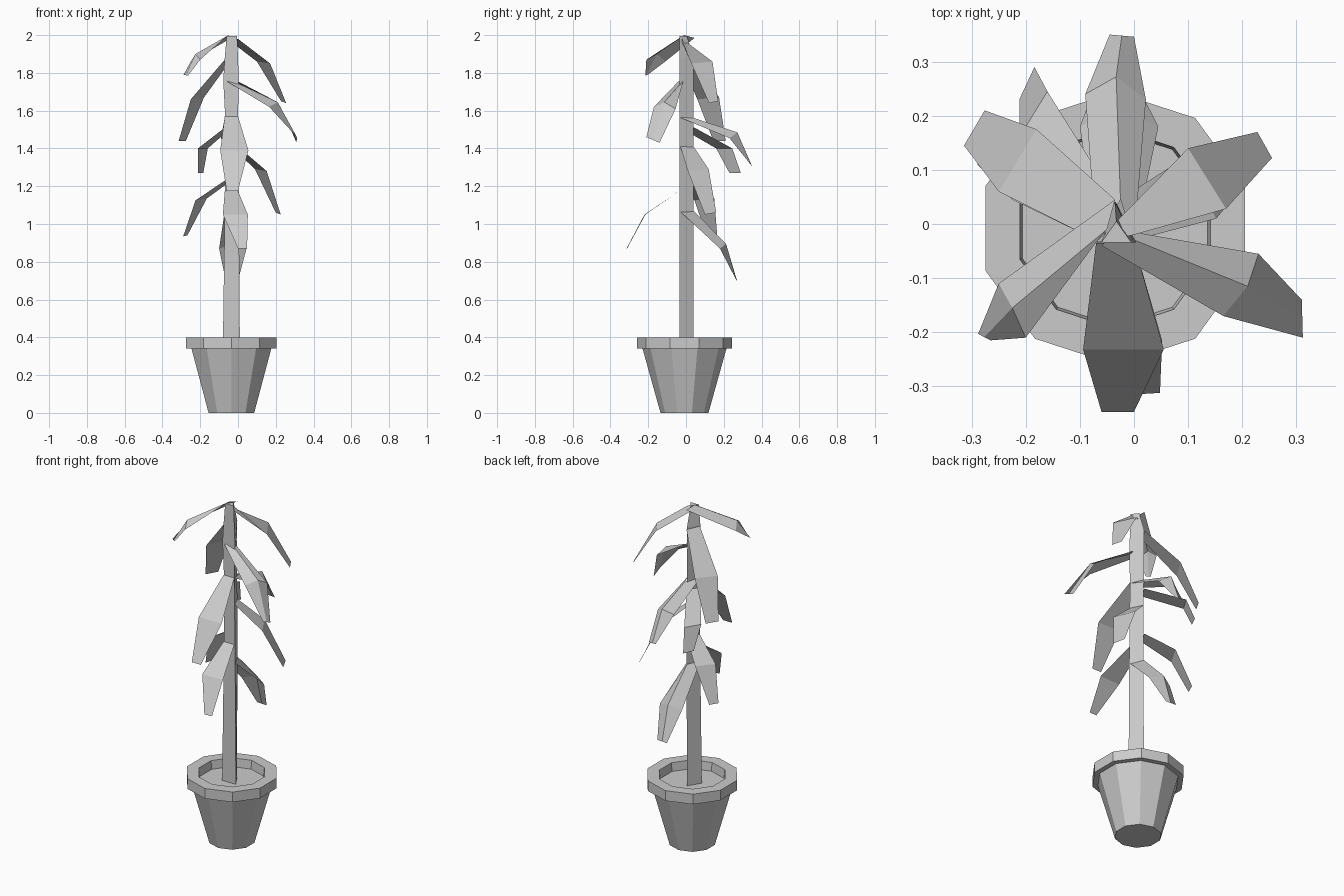
import bpy, math

CX, CY = -0.035, -0.008   # axis of pot and trunk


def material(name, c):
    m = bpy.data.materials.new(name)
    m.diffuse_color = (c, c, c, 1)
    return m


GREY = material("grey", 0.6)


def add(name, verts, faces):
    me = bpy.data.meshes.new(name)
    me.from_pydata(verts, [], faces)
    me.materials.append(GREY)
    me.update()
    ob = bpy.data.objects.new(name, me)
    bpy.context.collection.objects.link(ob)
    return ob


def loft(name, rings):
    """Skin a list of equal rings and cap both ends."""
    n = len(rings[0])
    verts = [v for r in rings for v in r]
    faces = [(k * n + i, k * n + (i + 1) % n, (k + 1) * n + (i + 1) % n, (k + 1) * n + i)
             for k in range(len(rings) - 1) for i in range(n)]
    faces.append(tuple(reversed(range(n))))
    faces.append(tuple(range(len(verts) - n, len(verts))))
    return add(name, verts, faces)


def decagon(r, z):
    return [(CX + r * math.cos(math.radians(18 + 36 * i)),
             CY + r * math.sin(math.radians(18 + 36 * i)), z) for i in range(10)]


def triangle(z, x0, x1, y0=-0.034, y1=0.041):
    return [(x0, y0, z), (x1, y0, z), ((x0 + x1) / 2, y1, z)]


# Pot: tapered body, overhanging rim, inner wall and soil
loft("pot", [decagon(r, z) for r, z in
             ((0.127, 0), (0.222, 0.34), (0.252, 0.34), (0.252, 0.4), (0.185, 0.4), (0.18, 0.35))])

# Three-sided trunk
loft("trunk", [triangle(0.35, -0.08, 0.01), triangle(1.07, -0.07, 0.005), triangle(1.57, -0.068, 0.0),
               triangle(1.76, -0.078, 0.004), triangle(1.88, -0.07, 0.0),
               triangle(1.995, -0.06, -0.005, -0.034, 0.005)])


def leaf(name, base, mid, tip, ridge=None):
    """Two-segment leaf; ridge = (start, middle) adds a raised midrib."""
    if ridge is None:
        return add(name, base + mid + tip, [(0, 1, 3, 2), (2, 3, 5, 4)])
    end = tuple((a + b) / 2 for a, b in zip(*tip))
    return add(name, base + mid + tip + [ridge[0], ridge[1], end],
               [(0, 6, 7, 2), (6, 1, 3, 7), (2, 7, 8, 4), (7, 3, 5, 8)])


def front(z):
    return [(-0.07, -0.035, z), (0.0, -0.035, z)]


def left(z):
    return [(-0.07, -0.03, z), (-0.035, 0.045, z)]


def right(z):
    return [(-0.035, 0.04, z), (0.0, -0.03, z)]


# Crown leaves
leaf("crown_leaf_right", [(-0.07, -0.034, 1.99), (0.0, -0.02, 1.98)],
     [(0.1, 0.14, 1.86), (0.17, 0.028, 1.85)], [(0.228, 0.17, 1.65), (0.255, 0.122, 1.64)])
leaf("crown_leaf_left", [(-0.035, 0.045, 1.985), (-0.07, -0.034, 1.985)],
     [(-0.25, -0.11, 1.86), (-0.2, -0.21, 1.87)], [(-0.288, -0.203, 1.79), (-0.265, -0.215, 1.785)],
     [(-0.05, -0.01, 2.0), (-0.225, -0.155, 1.9)])

# Leaves pointing front and front right
leaf("front_right_leaf", [(0.0, -0.015, 1.755), (-0.06, -0.04, 1.755)],
     [(0.23, -0.055, 1.61), (0.165, -0.17, 1.62)], [(0.31, -0.14, 1.43), (0.312, -0.21, 1.46)],
     [(-0.035, -0.015, 1.76), (0.21, -0.115, 1.645)])
leaf("upper_front_leaf", front(1.57),
     [(-0.094, -0.232, 1.39), (0.055, -0.232, 1.39)], [(-0.06, -0.347, 1.175), (0.0, -0.347, 1.175)])
leaf("lower_front_leaf", front(1.175),
     [(-0.08, -0.22, 1.05), (0.052, -0.215, 1.05)], [(0.0, -0.315, 0.87), (0.048, -0.312, 0.87)])

# Leaves pointing back, with midribs
leaf("upper_back_leaf", front(1.565),
     [(-0.09, 0.24, 1.455), (0.022, 0.23, 1.455)], [(-0.045, 0.35, 1.31), (0.0, 0.346, 1.31)],
     [(-0.025, 0.045, 1.56), (-0.033, 0.272, 1.485)])
leaf("lower_back_leaf", front(1.07),
     [(-0.1, 0.18, 0.87), (0.045, 0.18, 0.87)], [(-0.065, 0.272, 0.7), (0.0, 0.268, 0.7)],
     [(-0.035, 0.04, 1.07), (-0.03, 0.212, 0.895)])

# Leaves pointing back left
leaf("upper_left_leaf", left(1.87),
     [(-0.25, 0.06, 1.66), (-0.18, 0.175, 1.67)], [(-0.314, 0.145, 1.44), (-0.276, 0.21, 1.44)])
leaf("middle_left_leaf", left(1.51),
     [(-0.212, 0.16, 1.4), (-0.16, 0.245, 1.4)], [(-0.212, 0.23, 1.27), (-0.184, 0.29, 1.27)])
leaf("lower_left_leaf", left(1.23),
     [(-0.225, 0.045, 1.125), (-0.165, 0.15, 1.135)], [(-0.29, 0.11, 0.935), (-0.268, 0.165, 0.94)])

# Leaf pointing back right
leaf("lower_right_leaf", right(1.41),
     [(0.09, 0.12, 1.29), (0.152, 0.01, 1.28)], [(0.2, 0.16, 1.06), (0.226, 0.1, 1.05)])
